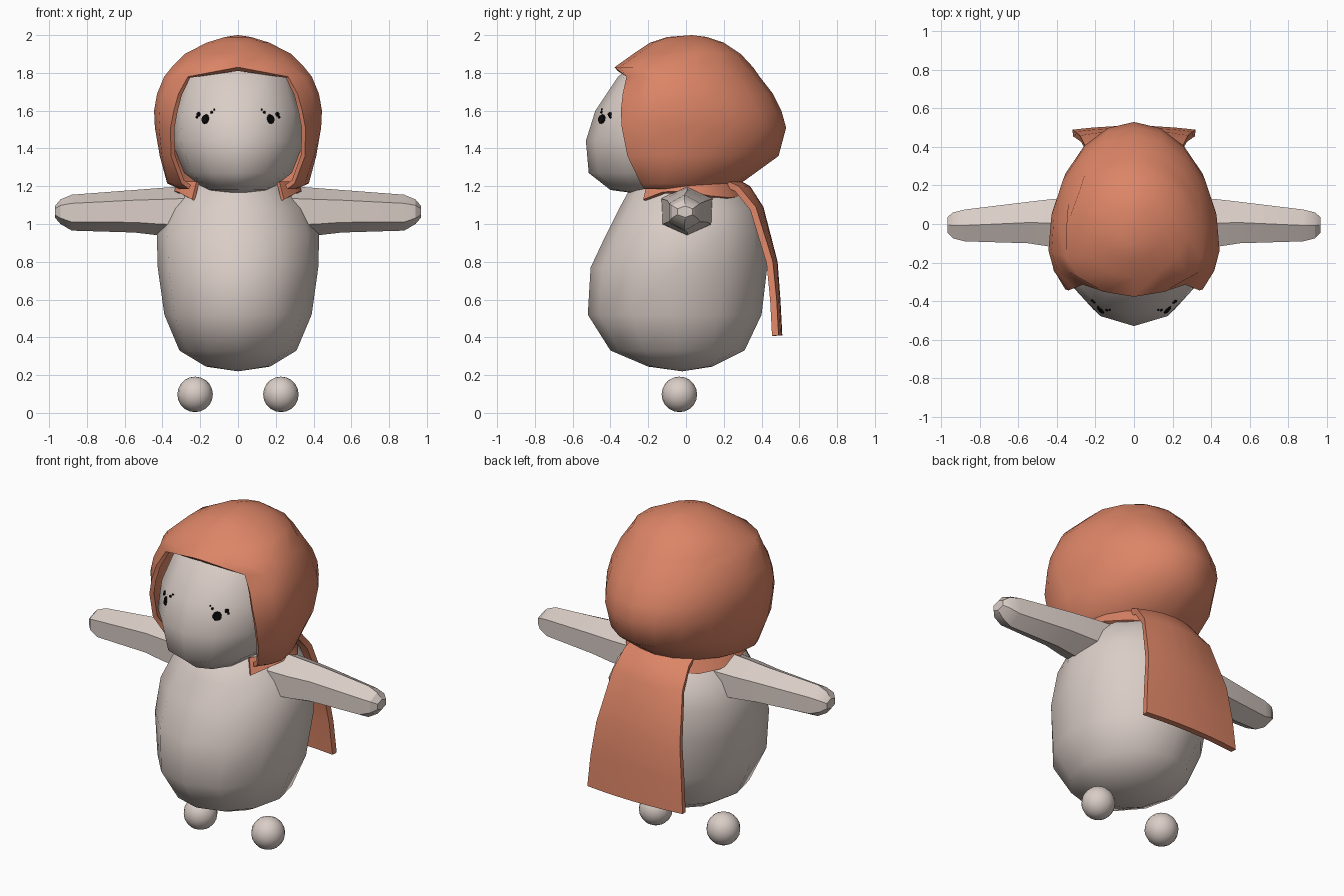
import bpy, bmesh, math
from mathutils import Vector
from mathutils.bvhtree import BVHTree

if "Cube" in bpy.data.objects:
    bpy.data.objects.remove(bpy.data.objects["Cube"])


def material(name, rgb):
    m = bpy.data.materials.new(name)
    m.diffuse_color = (*rgb, 1)
    m.use_nodes = True
    m.node_tree.nodes["Principled BSDF"].inputs["Base Color"].default_value = m.diffuse_color
    return m


CREAM = material("warm_grey", (0.70, 0.61, 0.565))
ORANGE = material("soft_orange", (0.72, 0.235, 0.135))
BLACK = material("black", (0.003, 0.003, 0.003))


def finish(name, bm, mat, angle=50, thickness=0):
    """Turn a bmesh into a shaded object, optionally thickened inward."""
    me = bpy.data.meshes.new(name)
    bm.to_mesh(me)
    bm.free()
    ob = bpy.data.objects.new(name, me)
    bpy.context.collection.objects.link(ob)
    me.materials.append(mat)
    bpy.ops.object.select_all(action='DESELECT')
    ob.select_set(True)
    bpy.context.view_layer.objects.active = ob
    if thickness:
        mod = ob.modifiers.new("thickness", 'SOLIDIFY')
        mod.thickness = thickness
        mod.offset = -1
        bpy.ops.object.modifier_apply(modifier=mod.name)
    bpy.ops.object.shade_smooth_by_angle(angle=math.radians(angle))
    return ob


def loft(rows, closed=True, first=None, last=None):
    """Skin rows of points; first and last are optional pole points."""
    bm = bmesh.new()
    rings = [[bm.verts.new(p) for p in row] for row in rows]
    n = len(rings[0])
    steps = n if closed else n - 1
    for a, b in zip(rings, rings[1:]):
        for i in range(steps):
            j = (i + 1) % n
            bm.faces.new((a[i], a[j], b[j], b[i]))
    for pole, ring, flip in ((first, rings[0], True), (last, rings[-1], False)):
        if pole is not None:
            v = bm.verts.new(pole)
            for i in range(steps):
                p, q = ring[i], ring[(i + 1) % n]
                bm.faces.new((q, p, v) if flip else (p, q, v))
    bmesh.ops.remove_doubles(bm, verts=bm.verts, dist=0.0005)
    if closed:
        bmesh.ops.recalc_face_normals(bm, faces=bm.faces)
    return bm


def oval(z, w, front, back, cy=None, n=12):
    """Horizontal ring with separate front and back depth."""
    cy = (front + back) / 2 if cy is None else cy
    pts = []
    for i in range(n):
        a = 2 * math.pi * i / n
        s = math.sin(a)
        pts.append((w * math.cos(a), cy + s * (back - cy if s > 0 else cy - front), z))
    return pts


# Body: egg shape, heaviest low at the front
body = [(.245, .17, -.2, .14), (.33, .31, -.4, .31), (.52, .39, -.52, .4),
        (.77, .425, -.505, .43), (.95, .43, -.42, .42), (1.08, .37, -.355, .38),
        (1.18, .28, -.3, .3), (1.25, .18, -.2, .2)]
finish("body", loft([oval(*r) for r in body], first=(0, -.02, .22), last=(0, 0, 1.28)), CREAM)

# Head
head = [(1.18, .17, -.4, .1), (1.27, .285, -.515, .2), (1.44, .352, -.53, .28),
        (1.6, .34, -.48, .28), (1.78, .28, -.36, .24), (1.89, .17, -.22, .18)]
bm = loft([oval(*r, cy=-.14) for r in head], first=(0, -.18, 1.15), last=(0, 0, 1.93))
head_tree = BVHTree.FromBMesh(bm)
finish("head", bm, CREAM)


# Hood: rows wrap round the back from one side of the face opening to the other
def hood_row(z, w, back, xo, yo, cy=-.12, n=14):
    a0 = math.acos(xo / w)
    depth = (cy - yo) / math.sin(a0)
    pts = []
    for i in range(n + 1):
        a = -a0 + (math.pi + 2 * a0) * i / n
        s = math.sin(a)
        pts.append((w * math.cos(a), cy + s * (back - cy if s > 0 else depth), z))
    return pts


hood = [(1.185, .31, .23, .26, -.22), (1.215, .375, .29, .3, -.24),
        (1.36, .415, .49, .355, -.31), (1.51, .44, .53, .357, -.34),
        (1.6, .445, .505, .34, -.345), (1.69, .43, .46, .315, -.335),
        (1.78, .395, .39, .265, -.315), (1.83, .36, .355, 0, -.378)]
crown = [(1.9, .29, .29, 0, -.28), (1.96, .17, .2, 0, -.19), (1.99, .07, .11, 0, -.1)]
rows = [hood_row(*r) for r in hood] + [hood_row(*r, cy=0) for r in crown]
finish("hood", loft(rows, closed=False, last=(0, .03, 2.0)), ORANGE, thickness=.025)

# Collar: band round the neck, dropping to a tip on each side of the chest
drop = [1.13, 1.17, 1.175, 1.15, 1.14, 1.145, 1.15]
drop += drop[-2::-1]
low, high = [], []
for i, z in enumerate(drop):
    a = math.radians(-45 + 270 * i / (len(drop) - 1))
    low.append((.345 * math.cos(a), .32 * math.sin(a), z))
    high.append((.31 * math.cos(a), .29 * math.sin(a), 1.225))
finish("collar", loft([low, high], closed=False), ORANGE, 40, .02)

# Cape: widens and straightens toward the hem
cape = [(.41, .51, .32, .02), (.6, .5, .305, .02), (.8, .485, .28, .025),
        (1.09, .41, .235, .04), (1.2, .34, .215, .06), (1.25, .25, .2, .08)]
rows = [[(w * t / 3, y - bow * (t / 3) ** 2, z) for t in range(3, -4, -1)]
        for z, y, w, bow in cape]
finish("cape", loft(rows, closed=False), ORANGE, 40, .035)

# Arms: six-sided, tapering to a blunt tip (x, front, back, bottom, top)
arm = [(.28, -.13, .14, .93, 1.2), (.42, -.12, .13, .94, 1.19), (.55, -.1, .115, .955, 1.18),
       (.88, -.09, .075, .965, 1.155), (.94, -.075, .06, 1.0, 1.13), (.97, -.045, .035, 1.035, 1.095)]
for side, label in ((1, "right"), (-1, "left")):
    rows = []
    for x, f, b, lo, hi in arm:
        m, h = (f + b) / 2, hi - lo
        rows.append([(side * x, y, z) for y, z in (
            (m, lo), (b, lo + .24 * h), (b, lo + .76 * h),
            (m, hi), (f, lo + .76 * h), (f, lo + .24 * h))])
    bm = loft(rows, first=(side * .28, 0, 1.06), last=(side * .97, -.005, 1.065))
    finish("arm_" + label, bm, CREAM, 28)

    # Foot
    bm = bmesh.new()
    bmesh.ops.create_uvsphere(bm, u_segments=16, v_segments=10, radius=.094)
    bmesh.ops.translate(bm, verts=bm.verts, vec=(side * .227, -.035, .098))
    finish("foot_" + label, bm, CREAM)

    # Eye and lash specks: thin discs laid on the face
    bm = bmesh.new()
    for x, z, r in ((.173, 1.555, .027), (.208, 1.58, .013), (.216, 1.565, .007),
                    (.14, 1.592, .008), (.125, 1.605, .005)):
        hit, normal, _, _ = head_tree.ray_cast(Vector((side * x, -2, z)), Vector((0, 1, 0)))
        made = bmesh.ops.create_cone(bm, cap_ends=True, segments=10, radius1=r,
                                     radius2=r * .8, depth=.009)["verts"]
        turn = normal.to_track_quat('Z', 'Y').to_matrix()
        for v in made:
            v.co = turn @ v.co + hit + normal * .003
    finish("eye_" + label, bm, BLACK, 30)
